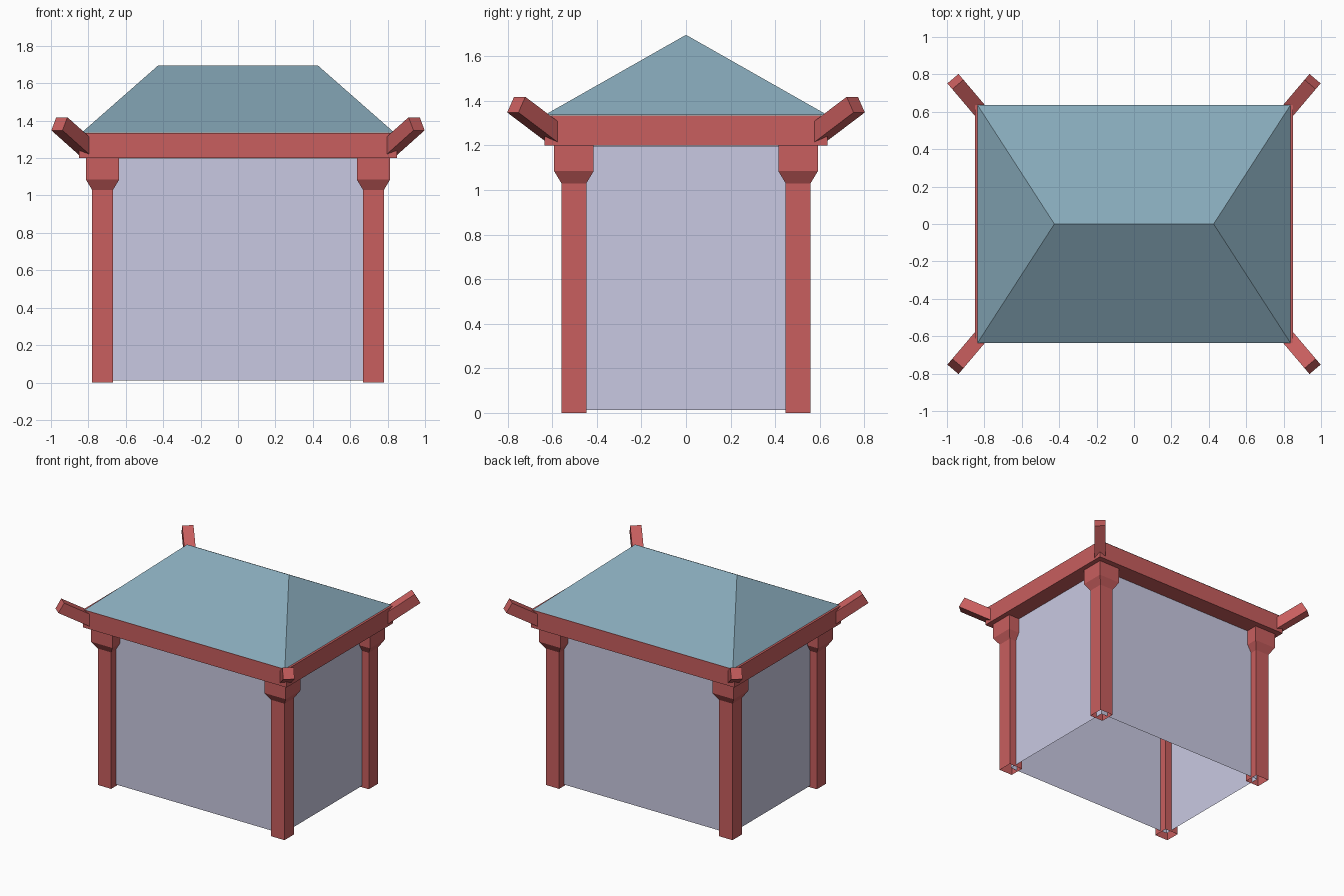
import bpy, bmesh, math
from mathutils import Vector

if "Cube" in bpy.data.objects:
    bpy.data.objects.remove(bpy.data.objects["Cube"])


def material(name, rgb):
    lin = [((c / 255 + 0.055) / 1.055) ** 2.4 for c in rgb]
    m = bpy.data.materials.new(name)
    m.diffuse_color = (*lin, 1)
    m.use_nodes = True
    m.node_tree.nodes["Principled BSDF"].inputs["Base Color"].default_value = m.diffuse_color
    return m


RED = material("red timber", (200, 94, 94))
TEAL = material("blue grey roof", (134, 168, 184))
GREY = material("lavender grey wall", (201, 201, 226))


def loft(name, rings, mat, bottom=True):
    """Stack rectangles given as (half_x, half_y, z, centre_x, centre_y)."""
    bm = bmesh.new()
    loops = []
    for hx, hy, z, cx, cy in rings:
        loops.append([bm.verts.new((cx + sx * hx, cy + sy * hy, z))
                      for sx, sy in ((-1, -1), (1, -1), (1, 1), (-1, 1))])
    for a, b in zip(loops, loops[1:]):
        for i in range(4):
            j = (i + 1) % 4
            bm.faces.new((a[i], a[j], b[j], b[i]))
    bm.faces.new(loops[-1])
    if bottom:
        bm.faces.new(loops[0][::-1])
    bmesh.ops.remove_doubles(bm, verts=bm.verts, dist=1e-5)
    return finish(name, bm, mat)


def finish(name, bm, mat):
    me = bpy.data.meshes.new(name)
    bm.to_mesh(me)
    bm.free()
    me.materials.append(mat)
    ob = bpy.data.objects.new(name, me)
    bpy.context.collection.objects.link(ob)
    return ob


def horn(name, sx, sy):
    """Square rafter end rising outwards past the roof corner."""
    out = Vector((0.647 * sx, 0.763 * sy, 0)).normalized()
    up = Vector((0, 0, 1))
    pitch = math.radians(30)
    axis = out * math.cos(pitch) + up * math.sin(pitch)
    rise = up * math.cos(pitch) - out * math.sin(pitch)
    side = out.cross(up) * 0.039
    tip = Vector((0.968 * sx, 0.777 * sy, 1.348))
    bm = bmesh.new()
    ends = []
    for p in (tip - axis * 0.285, tip):
        ends.append([bm.verts.new(p + s * side + r * rise)
                     for s, r in ((-1, 0), (1, 0), (1, 0.081), (-1, 0.081))])
    a, b = ends
    for i in range(4):
        j = (i + 1) % 4
        bm.faces.new((a[i], a[j], b[j], b[i]))
    bm.faces.new(a)
    bm.faces.new(b)
    bmesh.ops.recalc_face_normals(bm, faces=bm.faces)
    return finish(name, bm, RED)


# Corner columns with flared capitals (hollow underneath) and rafter ends
for sx, xn in ((-1, "left"), (1, "right")):
    for sy, yn in ((-1, "front"), (1, "back")):
        profile = ((0.056, 0), (0.056, 1.03), (0.089, 1.085), (0.089, 1.2))
        loft(f"{yn}_{xn}_column",
             [(h, h, z, 0.724 * sx, 0.503 * sy) for h, z in profile],
             RED, bottom=False)
        horn(f"{yn}_{xn}_rafter_end", sx, sy)

# Walls, open underneath
loft("walls", [(0.724, 0.503, 0.012, 0, 0), (0.724, 0.503, 1.198, 0, 0)],
     GREY, bottom=False)

# Eave beam
loft("eave_beam", [(0.85, 0.635, 1.2, 0, 0), (0.85, 0.635, 1.334, 0, 0)], RED)

# Hipped roof with a straight ridge
loft("hipped_roof", [(0.836, 0.635, 1.336, 0, 0), (0.426, 0, 1.696, 0, 0)]
     [:1] + [(0.426, 0.0005, 1.696, 0, 0)], TEAL)
